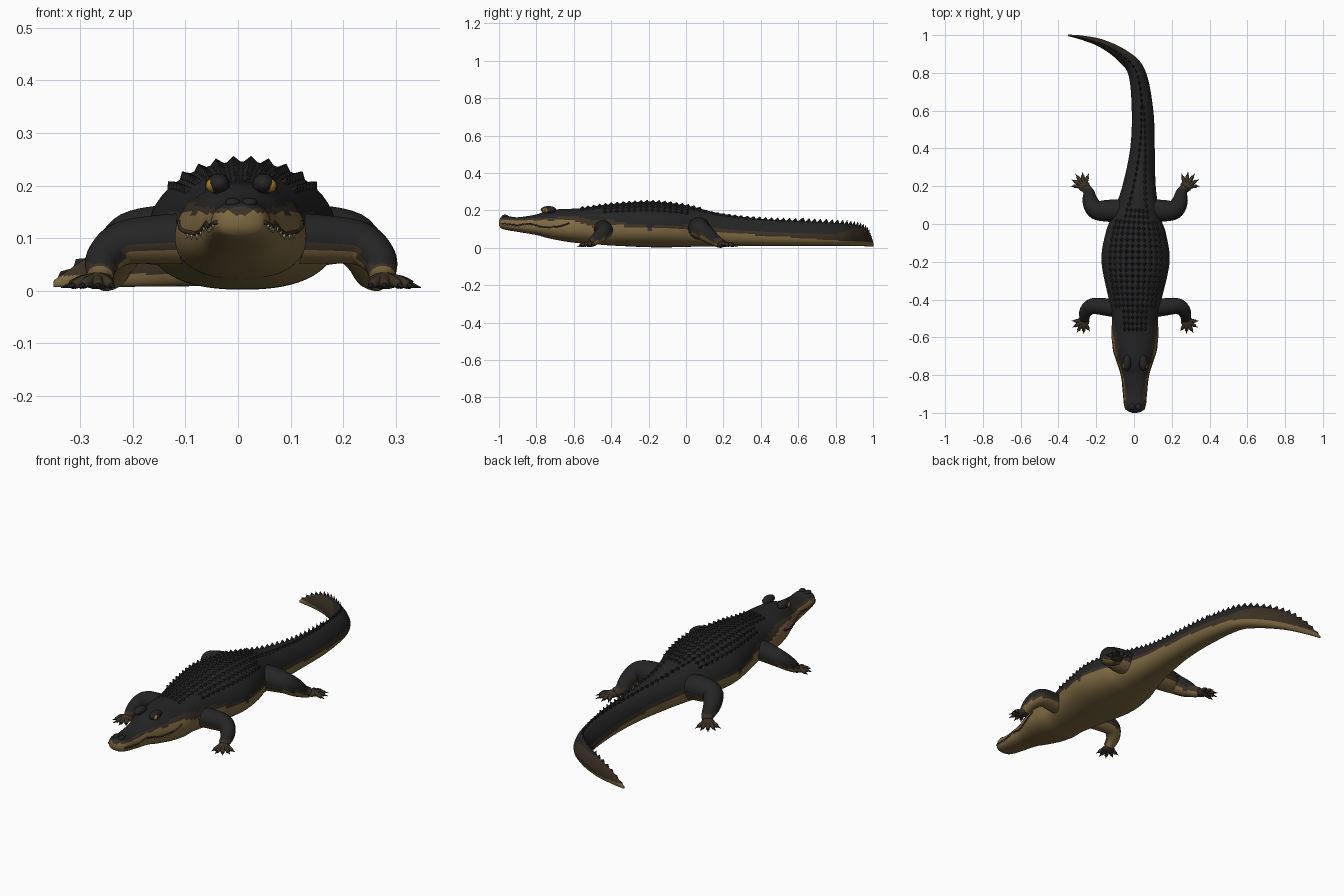
import bpy, bmesh, math
from mathutils import Vector, Matrix

if "Cube" in bpy.data.objects:
    bpy.data.objects.remove(bpy.data.objects["Cube"])

def mat(name, c):
    m = bpy.data.materials.new(name)
    m.diffuse_color = (*c, 1)
    m.use_nodes = True
    m.node_tree.nodes["Principled BSDF"].inputs["Base Color"].default_value = m.diffuse_color
    return m
MATS = [mat("hide black", (.018, .018, .019)), mat("hide brown", (.045, .031, .019)),
        mat("belly tan", (.21, .145, .055)), mat("eye amber", (.40, .20, .02)),
        mat("tooth cream", (.45, .38, .24))]
BLACK, BROWN, TAN, AMBER, CREAM = range(5)
CX = .006

def finish(name, bm, smooth=True):
    bmesh.ops.recalc_face_normals(bm, faces=bm.faces)
    for f in bm.faces:
        f.smooth = smooth
    me = bpy.data.meshes.new(name)
    bm.to_mesh(me)
    bm.free()
    for m in MATS:
        me.materials.append(m)
    ob = bpy.data.objects.new(name, me)
    bpy.context.collection.objects.link(ob)
    return ob

def catmull(rows, u):
    k = min(int(u), len(rows) - 2)
    t = u - k
    p = [rows[max(0, min(len(rows) - 1, k + j))] for j in (-1, 0, 1, 2)]
    return [.5 * (2*b + (c - a)*t + (2*a - 5*b + 4*c - d)*t*t + (3*b - a - 3*c + d)*t**3)
            for a, b, c, d in zip(*p)]

def lerp(table, x):
    for (x0, v0), (x1, v1) in zip(table, table[1:]):
        if x <= x1:
            return v0 + (v1 - v0) * max(0, (x - x0) / (x1 - x0))
    return table[-1][1]

def tube(bm, rows, m, steps=4, sides=8):
    n = (len(rows) - 1) * steps
    pts = [catmull(rows, i / steps) for i in range(n + 1)]
    side, rings = None, []
    for i, p in enumerate(pts):
        t = (Vector(pts[min(n, i + 1)][:3]) - Vector(pts[max(0, i - 1)][:3])).normalized()
        if side is None:
            side = t.orthogonal()
        side = (side - t * side.dot(t)).normalized()
        up = t.cross(side)
        rings.append([bm.verts.new(Vector(p[:3]) + max(p[3], .0005) *
                      (side * math.cos(2*math.pi*k/sides) + up * math.sin(2*math.pi*k/sides)))
                      for k in range(sides)])
    skin(bm, rings, m)

def skin(bm, rings, m):
    s = len(rings[0])
    fs = [bm.faces.new((a[k], a[(k+1) % s], b[(k+1) % s], b[k]))
          for a, b in zip(rings, rings[1:]) for k in range(s)]
    fs += [bm.faces.new(rings[0][::-1]), bm.faces.new(rings[-1])]
    for f in fs:
        f.material_index = m

def ball(bm, loc, size, m):
    vs = bmesh.ops.create_uvsphere(bm, u_segments=16, v_segments=10, radius=1,
        matrix=Matrix.Translation(loc) @ Matrix.Diagonal((*size, 1)))["verts"]
    for f in {f for v in vs for f in v.link_faces}:
        f.material_index = m

# Body stations: x, y, half width, bottom, top, roundness of the upper half
ST = [(.005, -1, .012, .12, .145, 2), (.005, -.99, .04, .105, .162, 2.3),
      (.005, -.96, .054, .095, .17, 2.5), (.005, -.9, .06, .085, .163, 2.5),
      (.005, -.8, .072, .068, .178, 2.2), (.005, -.74, .09, .052, .2, 2),
      (.005, -.66, .115, .036, .207, 1.9), (.005, -.58, .125, .025, .21, 1.9),
      (.005, -.5, .122, .02, .219, 2.1), (.006, -.4, .14, .012, .233, 2.1),
      (.008, -.2, .18, .003, .246, 2), (.01, -.05, .16, .003, .234, 2),
      (.015, .05, .125, .006, .215, 2), (.028, .2, .088, .008, .18, 1.9),
      (.045, .4, .065, .01, .155, 1.7), (.045, .6, .057, .01, .143, 1.6),
      (.015, .8, .046, .01, .132, 1.5), (-.06, .89, .035, .009, .125, 1.4),
      (-.17, .955, .022, .008, .108, 1.4), (-.27, .985, .012, .007, .072, 1.4),
      (-.35, .999, .004, .007, .02, 1.5)]
DS = .0075
frames, dist, last = [], DS, None
for j in range(4001):
    p = catmull(ST, j * (len(ST) - 1) / 4000)
    if last:
        dist += math.hypot(p[0] - last[0], p[1] - last[1])
    if dist >= DS or j == 4000:
        frames.append(p)
        dist = 0 if dist >= DS else dist
    last = p
NF = len(frames)

def surf(i, a):
    i = max(0, min(NF - 1, i))
    x, y, w, zb, zt, n = frames[i]
    p, q = frames[max(0, i - 1)], frames[min(NF - 1, i + 1)]
    t = Vector((q[0] - p[0], q[1] - p[1])).normalized()
    zm = zb + .43 * (zt - zb)
    s, c = math.sin(a), math.cos(a)
    n = n if c > 0 else 2.4
    off = math.copysign(abs(s) ** (2 / n), s) * w
    z = zm + math.copysign(abs(c) ** (2 / n), c) * (zt - zm if c > 0 else zm - zb)
    return Vector((x + t.y * off, y - t.x * off, z))

# Body, head and tail in one skin, coloured by height
bm = bmesh.new()
SIDES = 56
skin(bm, [[bm.verts.new(surf(i, 2*math.pi*k/SIDES)) for k in range(SIDES)] for i in range(NF)], BLACK)
TAN_LINE = [(-1, .148), (-.88, .145), (-.75, .148), (-.6, .145), (-.5, .112), (-.4, .125),
            (-.2, .098), (0, .105), (.2, .085), (.4, .065), (.8, .04), (1, .028)]
for f in bm.faces:
    c = f.calc_center_median()
    line = lerp(TAN_LINE, c.y)
    band = lerp([(-1, .008), (-.75, .012), (-.5, .035), (-.3, .015), (.5, .02), (.8, .03), (.9, .075)], c.y)
    f.material_index = TAN if c.z < line else BROWN if c.z < line + band else BLACK
finish("body", bm)

# Keeled scutes on the back, merging into the tail crest
bm = bmesh.new()
def scute(i, a, da, h):
    c = surf(i, a)
    nrm = (surf(i, a + .05) - surf(i, a - .05)).cross(surf(i + 2, a) - surf(i - 2, a)).normalized()
    if nrm.z < 0:
        nrm = -nrm
    base = [bm.verts.new(surf(i + di, a + s) - nrm * .002)
            for di, s in ((-2, 0), (0, da), (2, 0), (0, -da))]
    tip = bm.verts.new((c + surf(i + 1, a)) / 2 + nrm * h)
    for k in range(4):
        bm.faces.new((base[k], base[(k + 1) % 4], tip))
def frame_at(y):
    return min(range(NF), key=lambda i: abs(frames[i][1] - y))
i0, i1, i2 = frame_at(-.56), frame_at(.1), frame_at(.62)
for i in range(i0, i1, 4):
    y = frames[i][1]
    for a in (.09, .27, .46, .65, .84):
        if a < .6 or -.45 < y < .03:
            for s in (-1, 1):
                scute(i, a * s, .085, .011)
for i in range(i1, i2, 4):
    k = (i - i1) / (i2 - i1)
    for s in (-1, 1):
        scute(i, s * (.42 - .27 * k), .13, .012 + .006 * k)
for i in range(i2, NF - 3, 4):
    scute(i, 0, .22, .02 * min(1, (NF - i) / 30 + .2))
finish("back_scutes", bm, False)

# Mouth line and teeth
def side_point(y, z, s):
    i = frame_at(y)
    return min((surf(i, s * math.pi * k / 200) for k in range(20, 180)), key=lambda p: abs(p.z - z))
MOUTH = [(-.985, .13), (-.9, .12), (-.84, .13), (-.76, .108), (-.68, .113), (-.62, .132)]
bm, bt = bmesh.new(), bmesh.new()
for s in (-1, 1):
    tube(bm, [(*side_point(-.985 + .0182 * k, lerp(MOUTH, -.985 + .0182 * k), s), .004)
              for k in range(21)], BROWN, 2, 6)
    for k in range(11):
        y = -.97 + .026 * k
        p = side_point(y, lerp(MOUTH, y), s)
        tube(bt, [(*p, .004), (p.x + s * .002, p.y, p.z - .012, .0005)], CREAM, 1, 6)
finish("mouth_line", bm)
finish("teeth", bt)

# Eyes with brow ridges, and the nostril bump
bm, be = bmesh.new(), bmesh.new()
for s in (-1, 1):
    ball(bm, (CX + s * .043, -.735, .203), (.022, .042, .02), BLACK)
    ball(be, (CX + s * .054, -.75, .2), (.014, .017, .013), AMBER)
    ball(be, (CX + s * .066, -.753, .2), (.003, .004, .009), BLACK)
    ball(bm, (CX + s * .016, -.968, .167), (.015, .018, .01), BLACK)
finish("brow_ridges_and_nostrils", bm)
finish("eyes", be)

# Legs with palms, toes and claws
LEGS = {"front": ([(.07, -.45, .1, .05), (.15, -.44, .098, .047), (.225, -.435, .09, .042),
                   (.262, -.465, .06, .034), (.268, -.505, .028, .025)],
                  (.273, -.515), -60, 62, .068),
        "hind": ([(.06, .07, .1, .06), (.14, .07, .105, .059), (.208, .075, .1, .05),
                  (.237, .12, .066, .042), (.245, .165, .034, .03), (.262, .192, .022, .024)],
                 (.27, .2), 55, 55, .078)}
for name, (path, (px, py), mid, spread, length) in LEGS.items():
    for s, side in ((-1, "left"), (1, "right")):
        bm = bmesh.new()
        tube(bm, [(CX + s * x, y, z, r) for x, y, z, r in path], BLACK, 6, 20)
        bm.normal_update()
        bmesh.ops.recalc_face_normals(bm, faces=bm.faces)
        for f in bm.faces:
            nz, z = f.normal.z, f.calc_center_median().z
            f.material_index = TAN if nz < -.4 else BROWN if nz < -.1 or z < .05 else BLACK
        finish(f"{name}_leg_{side}", bm)
        bm = bmesh.new()
        ball(bm, (CX + s * px, py, .019), (.031, .031, .016), BROWN)
        for k in range(5):
            a = math.radians(mid + spread * (k - 2) / 2)
            n = length * (1 - .06 * abs(k - 2))
            dx, dy = s * math.cos(a), math.sin(a)
            at = lambda d, z, r: (CX + s * px + dx * d, py + dy * d, z, r)
            tube(bm, [at(.01, .02, .013), at(n * .5, .018, .011), at(n * .8, .011, .008)], BROWN, 3)
            tube(bm, [at(n * .75, .012, .006), at(n * 1.05, .006, .0008)], BLACK, 1, 6)
        finish(f"{name}_foot_{side}", bm)
